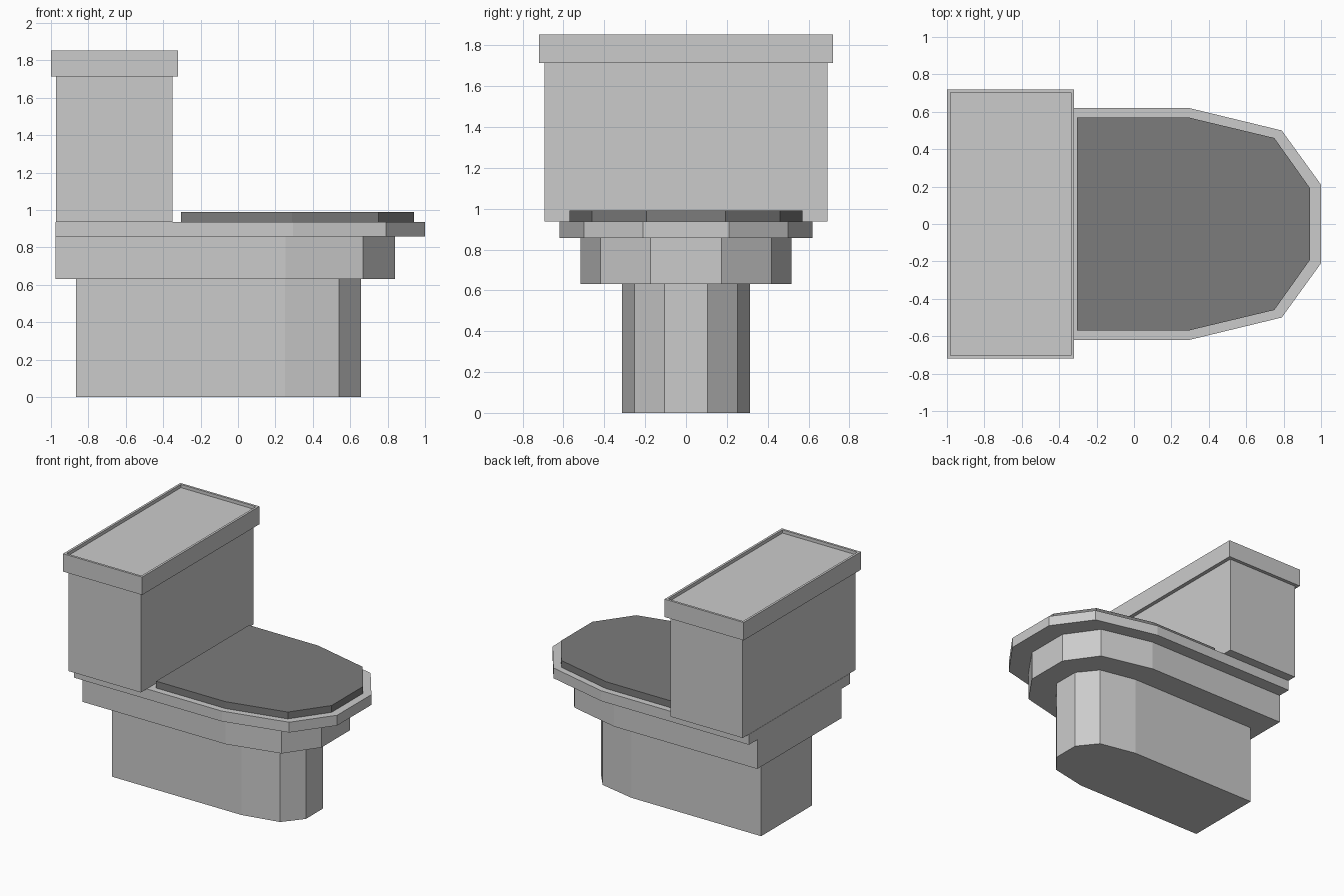
import bpy, bmesh

if "Cube" in bpy.data.objects:
    bpy.data.objects.remove(bpy.data.objects["Cube"])


def prism(name, outline, z0, z1, recess=None):
    """Extrude an outline from z0 to z1; recess=(rim width, depth) sinks the top."""
    bm = bmesh.new()
    base = bm.faces.new([bm.verts.new((x, y, z0)) for x, y in outline])
    top = bmesh.ops.extrude_face_region(bm, geom=[base], use_keep_orig=True)["geom"]
    bmesh.ops.translate(bm, vec=(0, 0, z1 - z0),
                        verts=[v for v in top if isinstance(v, bmesh.types.BMVert)])
    bmesh.ops.recalc_face_normals(bm, faces=bm.faces)
    if recess:
        cap = max(bm.faces, key=lambda f: f.calc_center_median().z)
        bmesh.ops.inset_region(bm, faces=[cap], thickness=recess[0])
        # vertical step from the rim down to the sunken panel
        floor = bmesh.ops.extrude_discrete_faces(bm, faces=[cap])["faces"][0]
        bmesh.ops.translate(bm, vec=(0, 0, -recess[1]), verts=floor.verts)
    mesh = bpy.data.meshes.new(name)
    bm.to_mesh(mesh)
    bm.free()
    obj = bpy.data.objects.new(name, mesh)
    bpy.context.collection.objects.link(obj)
    return obj


def mirrored(half):
    """Complete a closed outline from its -y half, listed back to front."""
    return half + [(x, -y) for x, y in reversed(half)]


# Pedestal, bowl and rim share the same faceted nose
prism("pedestal", mirrored([(-0.865, -0.313), (0.25, -0.313), (0.54, -0.253), (0.658, -0.106)]), 0, 0.63)
prism("bowl", mirrored([(-0.975, -0.517), (0.255, -0.517), (0.668, -0.418), (0.84, -0.175)]), 0.63, 0.857)
prism("rim", mirrored([(-0.975, -0.62), (0.295, -0.62), (0.79, -0.5), (1.0, -0.21)]), 0.857, 0.937)

# Dark closed seat cover
cover = prism("seat_cover", mirrored([(-0.305, -0.57), (0.29, -0.57), (0.75, -0.46), (0.94, -0.193)]), 0.937, 0.99)
dark = bpy.data.materials.new("dark_grey")
dark.diffuse_color = (0.2, 0.2, 0.2, 1)
dark.use_nodes = True
dark.node_tree.nodes["Principled BSDF"].inputs["Base Color"].default_value = dark.diffuse_color
cover.data.materials.append(dark)

# Cistern with an overhanging lid that has a shallow sunken top
prism("tank", mirrored([(-0.973, -0.693), (-0.35, -0.693)]), 0.937, 1.713)
prism("tank_lid", mirrored([(-1.0, -0.72), (-0.32, -0.72)]), 1.713, 1.852, recess=(0.025, 0.025))
